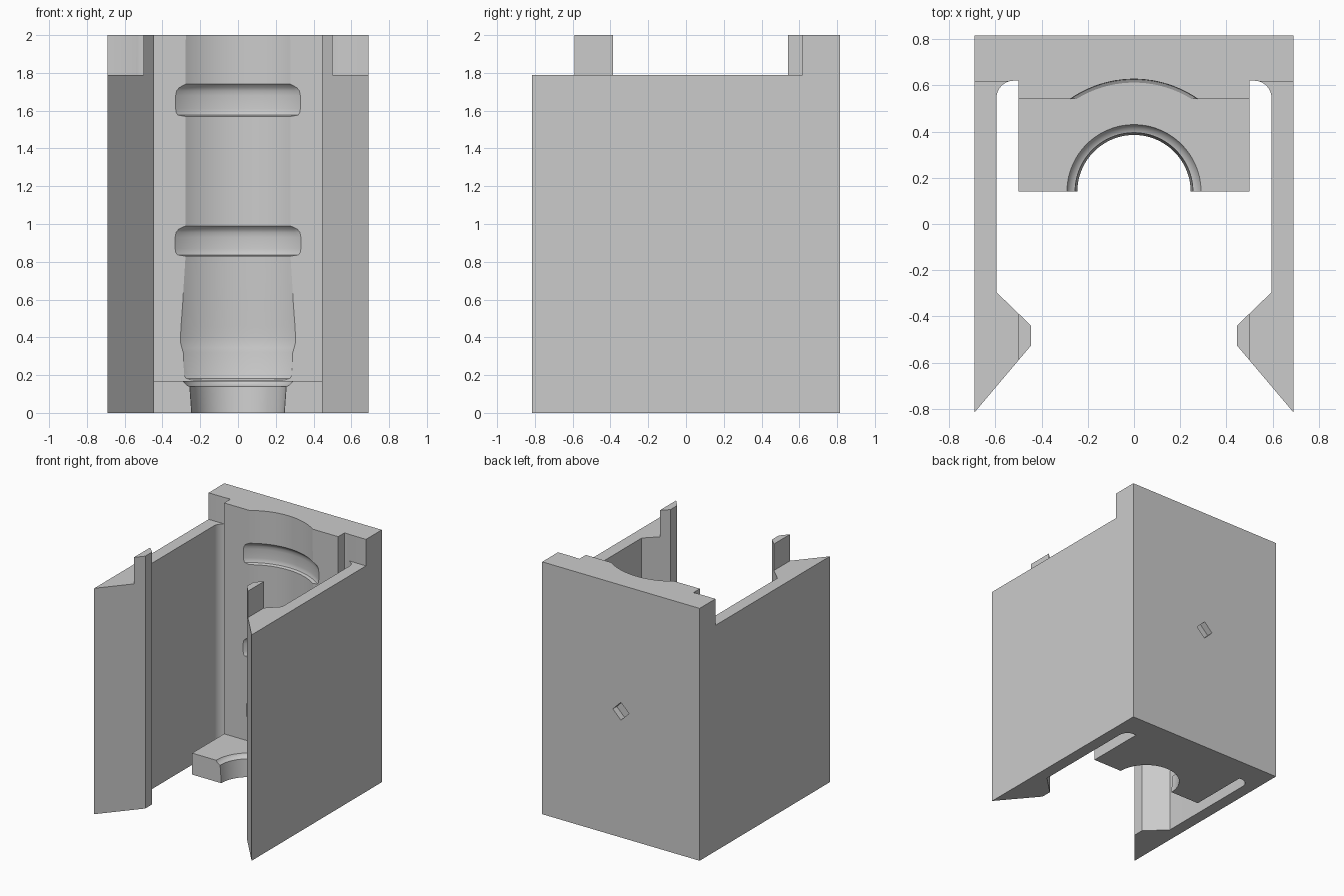
import bpy, bmesh, math
from mathutils import Matrix

if "Cube" in bpy.data.objects:
    bpy.data.objects.remove(bpy.data.objects["Cube"])

AXIS_Y = 0.14      # axis of the round seat
BLOCK_Y = 0.54     # front face of the back block

grey = bpy.data.materials.new("plain grey")
grey.use_nodes = True
colour = (0.6, 0.6, 0.6, 1)
grey.diffuse_color = colour
grey.node_tree.nodes["Principled BSDF"].inputs["Base Color"].default_value = colour


def finish(name, bm):
    bmesh.ops.recalc_face_normals(bm, faces=bm.faces)
    mesh = bpy.data.meshes.new(name)
    bm.to_mesh(mesh)
    bm.free()
    mesh.materials.append(grey)
    obj = bpy.data.objects.new(name, mesh)
    bpy.context.collection.objects.link(obj)
    return obj


def prism(name, outline, z0, z1):
    bm = bmesh.new()
    face = bm.faces.new([bm.verts.new((x, y, z0)) for x, y in outline])
    ext = bmesh.ops.extrude_face_region(bm, geom=[face])
    verts = [v for v in ext["geom"] if isinstance(v, bmesh.types.BMVert)]
    bmesh.ops.translate(bm, vec=(0, 0, z1 - z0), verts=verts)
    return finish(name, bm)


def box(name, x0, x1, y0, y1, z0, z1):
    return prism(name, [(x0, y0), (x1, y0), (x1, y1), (x0, y1)], z0, z1)


def lathe(name, profile, sides=96):
    bm = bmesh.new()
    rings = []
    for r, z in profile:
        rings.append([bm.verts.new((r * math.cos(a), AXIS_Y + r * math.sin(a), z))
                      for a in (math.tau * (i + 0.5) / sides for i in range(sides))])
    for low, high in zip(rings, rings[1:]):
        for i in range(sides):
            j = (i + 1) % sides
            bm.faces.new((low[i], low[j], high[j], high[i]))
    bm.faces.new(rings[0])
    bm.faces.new(rings[-1])
    return finish(name, bm)


# Plan outline: back wall, clip arms with hooks, rounded slots, centre block
half = [(0.5, AXIS_Y), (0.5, 0.62)]
for i in range(9):
    a = math.radians(90 - i * 11.25)
    half.append((0.52 + 0.075 * math.cos(a), 0.545 + 0.075 * math.sin(a)))
half += [(0.595, -0.295), (0.445, -0.44), (0.445, -0.525), (0.69, -0.815), (0.69, 0.815)]
outline = half + [(-x, y) for x, y in reversed(half)]
body = prism("clip_holder", outline, 0, 2)

cutters = []
# Space above the bottom shelf
cutters.append(box("shelf_cutter", -0.55, 0.55, 0, BLOCK_Y, 0.17, 2.2))
# Lowered arm tops
for side in (-1, 1):
    x0, x1 = sorted((side * 0.5, side * 0.9))
    cutters.append(box("arm_top_cutter", x0, x1, -1, 0.617, 1.79, 2.2))


# Round seat: half width at the block face against height
def groove(z0, z1, w):
    return [(0.278, z0), (w - 0.012, z0 + 0.006), (w - 0.003, z0 + 0.02), (w, z0 + 0.04),
            (w, z1 - 0.06), (w - 0.005, z1 - 0.035), (w - 0.018, z1 - 0.018), (0.278, z1)]


seat = [(0.25, 0.175), (0.275, 0.183), (0.286, 0.2), (0.29, 0.32), (0.298, 0.345),
        (0.304, 0.37), (0.305, 0.4), (0.302, 0.46), (0.293, 0.58), (0.285, 0.72)]
seat += groove(0.83, 0.99, 0.333) + groove(1.57, 1.74, 0.33) + [(0.276, 2.2)]
cutters.append(lathe("seat_cutter", [(math.hypot(w, BLOCK_Y - AXIS_Y), z) for w, z in seat]))

# Neck opening with flared rim through the shelf
cutters.append(lathe("neck_cutter", [(0.245, -0.1), (0.245, 0), (0.255, 0.14), (0.262, 0.142),
                                     (0.275, 0.15), (0.285, 0.16), (0.29, 0.17), (0.29, 0.25)]))

# Small diamond pit in the back
pit = bmesh.new()
bmesh.ops.create_cube(pit, size=0.1, matrix=Matrix.Translation((0, 0.815, 1))
                      @ Matrix.Rotation(math.radians(45), 4, "Y"))
cutters.append(finish("pit_cutter", pit))

for cutter in cutters:
    mod = body.modifiers.new(cutter.name, "BOOLEAN")
    mod.operation = "DIFFERENCE"
    mod.solver = "EXACT"
    mod.object = cutter

# Bake the cuts and remove the cutters
graph = bpy.context.evaluated_depsgraph_get()
result = bpy.data.meshes.new_from_object(body.evaluated_get(graph))
body.modifiers.clear()
body.data = result
for cutter in cutters:
    bpy.data.objects.remove(cutter)

bpy.ops.object.select_all(action="DESELECT")
body.select_set(True)
bpy.context.view_layer.objects.active = body
bpy.ops.object.shade_smooth_by_angle(angle=math.radians(30))
